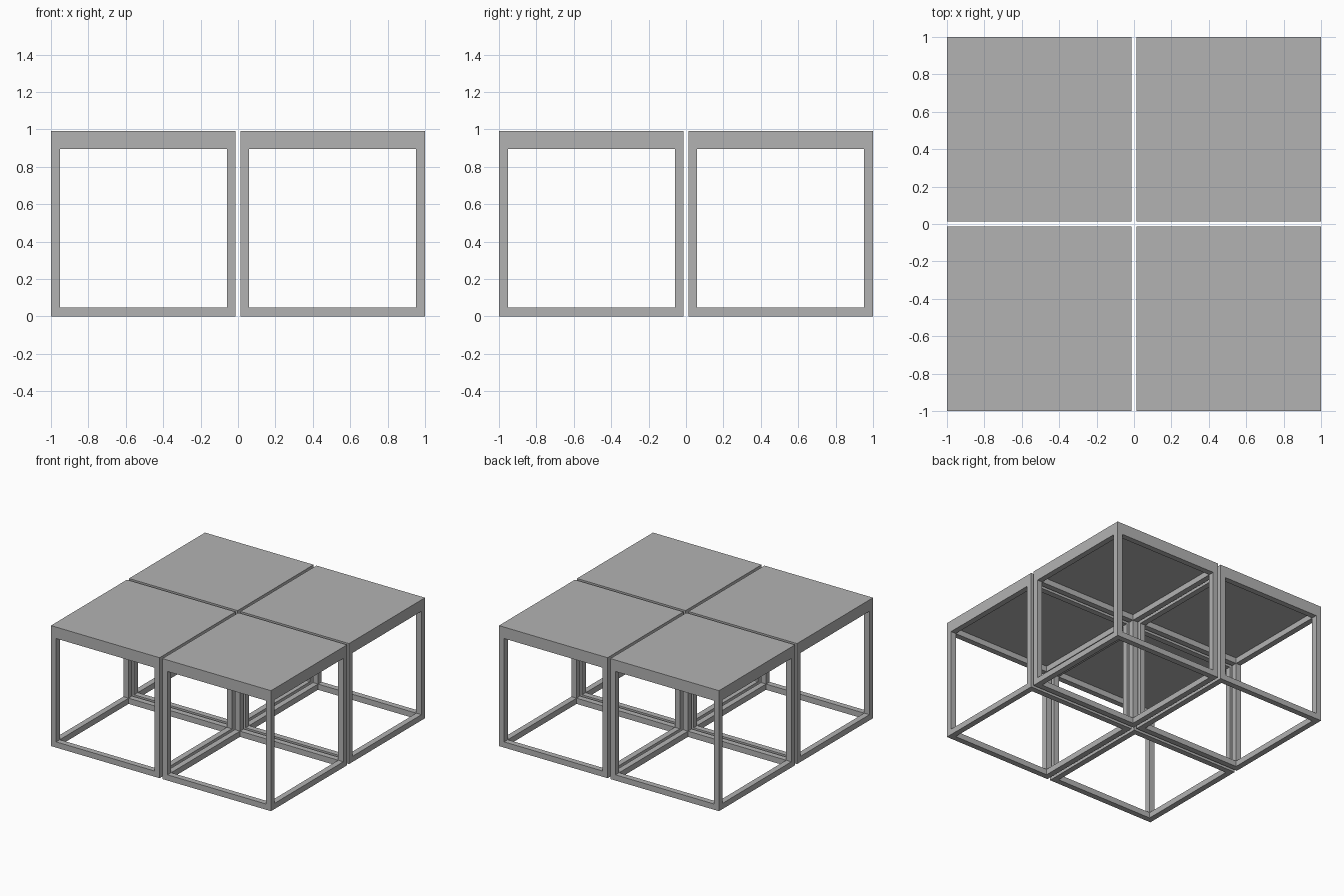
import bpy
import bmesh
from mathutils import Matrix, Vector

cube = bpy.data.objects.get("Cube")
if cube:
    bpy.data.objects.remove(cube, do_unlink=True)

SIDE = 0.987      # footprint of one table
HEIGHT = 0.99
BAR = 0.047       # square tube width
SLAB = 0.047      # top thickness
CENTRE = 1 - SIDE / 2

grey = bpy.data.materials.new("light_grey")
grey.use_nodes = True
colour = (0.45, 0.45, 0.45, 1)
grey.diffuse_color = colour
grey.node_tree.nodes["Principled BSDF"].inputs["Base Color"].default_value = colour


def add_box(bm, centre, size):
    matrix = Matrix.Translation(centre) @ Matrix.Diagonal(Vector(size)).to_4x4()
    bmesh.ops.create_cube(bm, size=1, matrix=matrix)


def make_object(name, boxes, location):
    bm = bmesh.new()
    for centre, size in boxes:
        add_box(bm, centre, size)
    mesh = bpy.data.meshes.new(name)
    bm.to_mesh(mesh)
    bm.free()
    mesh.materials.append(grey)
    obj = bpy.data.objects.new(name, mesh)
    obj.location = location
    bpy.context.collection.objects.link(obj)


# Boxes for one table, centred on its own footprint
frame_top = HEIGHT - SLAB
edge = (SIDE - BAR) / 2
span = SIDE - 2 * BAR
legs, rails = [], []
for sx in (-1, 1):
    for sy in (-1, 1):
        legs.append(((sx * edge, sy * edge, frame_top / 2), (BAR, BAR, frame_top)))
for z in (BAR / 2, frame_top - BAR / 2):
    for s in (-1, 1):
        rails.append(((0, s * edge, z), (span, BAR, BAR)))
        rails.append(((s * edge, 0, z), (BAR, span, BAR)))
top = [((0, 0, HEIGHT - SLAB / 2), (SIDE, SIDE, SLAB))]

# Four matching tables in a square
for sx, side in ((-1, "right"), (1, "left")):
    for sy, end in ((-1, "front"), (1, "back")):
        place = (sx * CENTRE, sy * CENTRE, 0)
        for part, boxes in (("legs", legs), ("rails", rails), ("table_top", top)):
            make_object(f"{end}_{side}_{part}", boxes, place)
